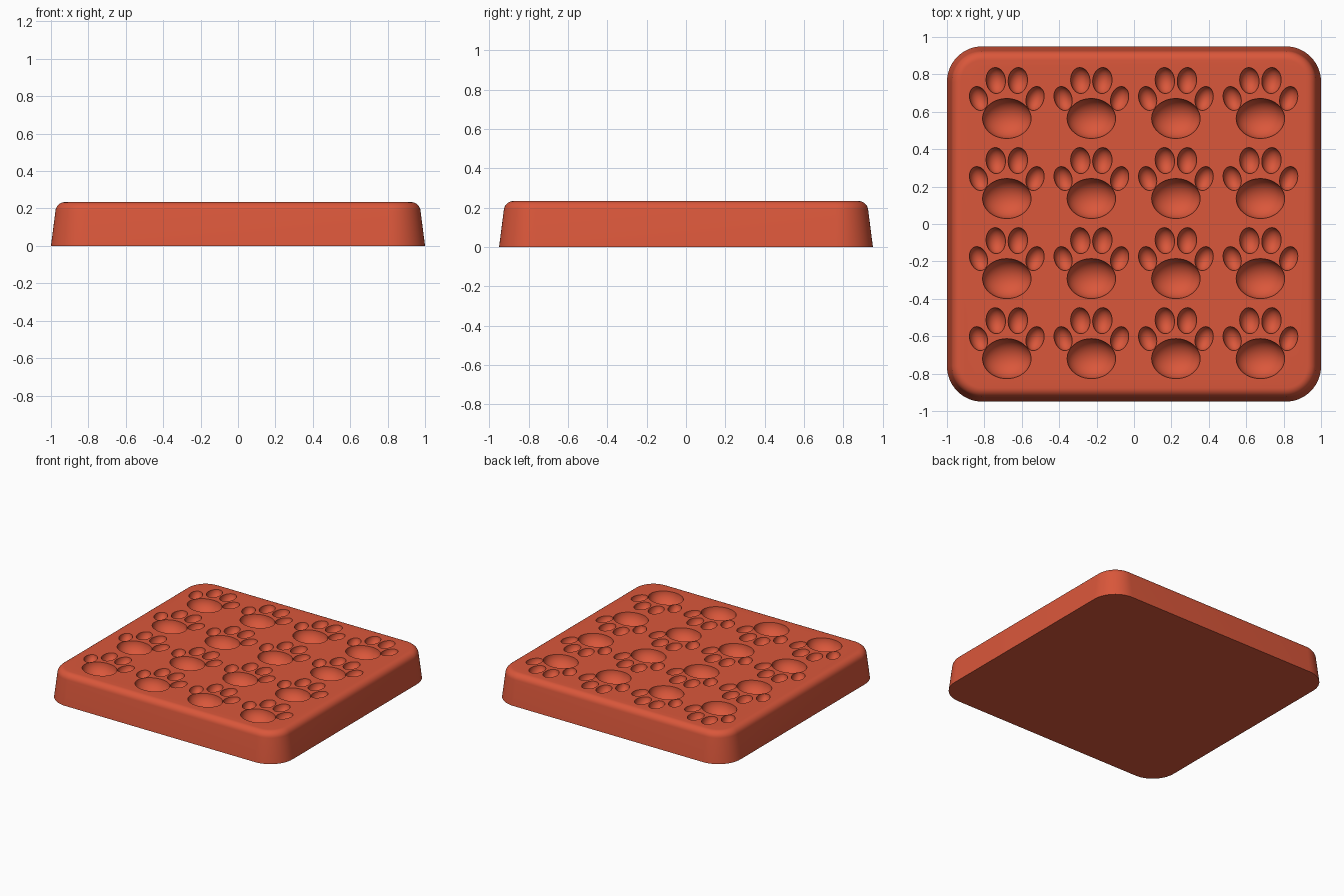
import bpy
import bmesh
from math import sin, cos, pi, radians
from mathutils import Matrix, Vector

cube = bpy.data.objects.get("Cube")
if cube:
    bpy.data.objects.remove(cube, do_unlink=True)

TOP = 0.234
HALF_X, HALF_Y, CORNER = 1.0, 0.95, 0.19

red = bpy.data.materials.new("terracotta_red")
red.use_nodes = True
red.diffuse_color = (0.70, 0.095, 0.043, 1)
red.node_tree.nodes["Principled BSDF"].inputs["Base Color"].default_value = red.diffuse_color


def add_object(name, bm):
    mesh = bpy.data.meshes.new(name)
    bmesh.ops.recalc_face_normals(bm, faces=bm.faces)
    bm.to_mesh(mesh)
    bm.free()
    mesh.materials.append(red)
    obj = bpy.data.objects.new(name, mesh)
    bpy.context.collection.objects.link(obj)
    return obj


def rounded_ring(bm, inset, z, steps=14):
    """Rounded rectangle of vertices, pulled in by inset."""
    ring = []
    for k, (sx, sy) in enumerate([(1, 1), (-1, 1), (-1, -1), (1, -1)]):
        for i in range(steps + 1):
            a = (k + i / steps) * pi / 2
            r = CORNER - inset
            ring.append(bm.verts.new((sx * (HALF_X - CORNER) + r * cos(a),
                                      sy * (HALF_Y - CORNER) + r * sin(a), z)))
    return ring


# Block: drafted walls and a rounded top rim
fillet = 0.05
profile = [(0, 0)]
for i in range(9):
    a = radians(6 + 84 * i / 8)
    profile.append((0.024 + fillet * (1 - cos(a)), TOP - fillet * (1 - sin(a))))
bm = bmesh.new()
rings = [rounded_ring(bm, inset, z) for inset, z in profile]
for low, high in zip(rings, rings[1:]):
    for i in range(len(low)):
        j = (i + 1) % len(low)
        bm.faces.new((low[i], low[j], high[j], high[i]))
bm.faces.new(rings[0])
bm.faces.new(rings[-1])
block = add_object("mold_block", bm)

# Paw hollows: offset from the pad, radii and lean of each ellipsoid
pads = [((0, 0), (0.13, 0.107, 0.10), 0)]
toes = []
for s in (-1, 1):
    toes.append(((s * 0.059, 0.203), (0.052, 0.07, 0.06), -s * 5))
    toes.append(((s * 0.151, 0.107), (0.047, 0.066, 0.055), -s * 18))


def paw_cutter(name, shapes, segments, rings):
    bm = bmesh.new()
    for col in range(4):
        for row in range(4):
            centre = Vector((-0.68 + 0.452 * col, -0.72 + 0.428 * row, TOP))
            for (dx, dy), radii, lean in shapes:
                place = (Matrix.Translation(centre + Vector((dx, dy, 0.002)))
                         @ Matrix.Rotation(radians(lean), 4, "Z")
                         @ Matrix.Diagonal((*radii, 1)))
                bmesh.ops.create_uvsphere(bm, u_segments=segments, v_segments=rings,
                                          radius=1, matrix=place)
    cutter = add_object(name, bm)
    cutter.hide_render = True
    cutter.hide_viewport = True
    cut = block.modifiers.new(name, "BOOLEAN")
    cut.operation = "DIFFERENCE"
    cut.solver = "EXACT"
    cut.object = cutter
    return cutter


cutters = [paw_cutter("pad_cutter", pads, 40, 24),
           paw_cutter("toe_cutter", toes, 28, 18)]

# Bake the cuts, drop the cutters, shade smooth
depsgraph = bpy.context.evaluated_depsgraph_get()
block.data = bpy.data.meshes.new_from_object(block.evaluated_get(depsgraph))
block.modifiers.clear()
for cutter in cutters:
    bpy.data.objects.remove(cutter, do_unlink=True)
bpy.ops.object.select_all(action="DESELECT")
block.select_set(True)
bpy.context.view_layer.objects.active = block
bpy.ops.object.shade_smooth_by_angle(angle=radians(35))
